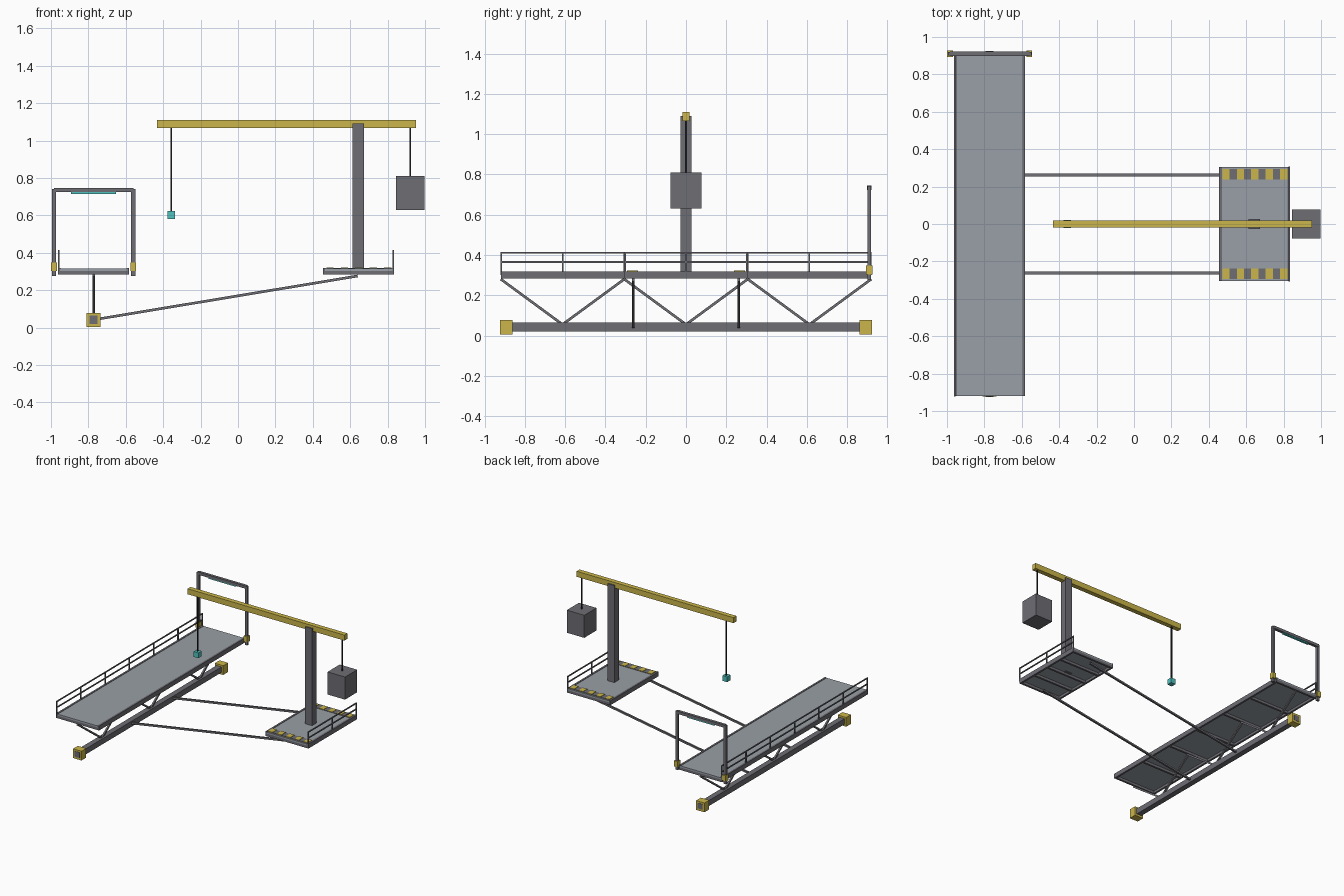
import bpy
import bmesh
from mathutils import Vector, Matrix

cube = bpy.data.objects.get("Cube")
if cube:
    bpy.data.objects.remove(cube, do_unlink=True)


def material(name, rgb):
    m = bpy.data.materials.new(name)
    m.use_nodes = True
    m.diffuse_color = (*rgb, 1)
    m.node_tree.nodes["Principled BSDF"].inputs["Base Color"].default_value = (*rgb, 1)
    return m


STEEL = material("dark steel", (0.155, 0.155, 0.175))
DECK = material("deck grey", (0.32, 0.35, 0.385))
YELLOW = material("safety yellow", (0.6, 0.47, 0.07))
CYAN = material("cyan light", (0.08, 0.54, 0.52))
CABLE = material("cable black", (0.02, 0.02, 0.022))


def finish(bm, name, mat):
    mesh = bpy.data.meshes.new(name)
    bm.to_mesh(mesh)
    bm.free()
    mesh.materials.append(mat)
    obj = bpy.data.objects.new(name, mesh)
    bpy.context.collection.objects.link(obj)
    return obj


def box(name, x, y, z, mat):
    """Box from its (low, high) range on each axis."""
    lo, hi = Vector((x[0], y[0], z[0])), Vector((x[1], y[1], z[1]))
    bm = bmesh.new()
    bmesh.ops.create_cube(bm, size=1, matrix=Matrix.Translation((lo + hi) / 2)
                          @ Matrix.Diagonal((*(hi - lo), 1)))
    return finish(bm, name, mat)


def bar(name, a, b, size, mat=STEEL):
    """Square bar between two points."""
    a, b = Vector(a), Vector(b)
    d = b - a
    side = Vector((0, 1, 0)) if abs(d.normalized().y) < 0.5 else Vector((1, 0, 0))
    up = d.normalized().cross(side).normalized()
    rot = Matrix((side, up, d.normalized())).transposed().to_4x4()
    bm = bmesh.new()
    bmesh.ops.create_cube(bm, size=1, matrix=Matrix.Translation((a + b) / 2) @ rot
                          @ Matrix.Diagonal((size, size, d.length, 1)))
    return finish(bm, name, mat)


def around(c, half):
    return (c - half, c + half)


def framed_deck(name, x0, x1, half, bays):
    """Deck plate on two side beams with cross beams below."""
    box(name + "_plate", (x0 + 0.01, x1 - 0.01), (-half, half), (0.303, 0.316), DECK)
    for i, x in enumerate((x0, x1 - 0.015)):
        box(f"{name}_side_beam_{i}", (x, x + 0.015), (-half, half), (0.283, 0.319), STEEL)
    for i in range(bays + 1):
        y = (half - 0.008) * (2 * i / bays - 1)
        box(f"{name}_cross_beam_{i}", (x0 + 0.01, x1 - 0.01), around(y, 0.008),
            (0.283, 0.304), STEEL)


def railing(name, x, half, posts):
    """Two rails on evenly spaced posts."""
    for z in (0.365, 0.412):
        bar(f"{name}_rail_{z}", (x, -half, z), (x, half, z), 0.008)
    for i in range(posts):
        y = (half - 0.004) * (2 * i / (posts - 1) - 1)
        bar(f"{name}_post_{i}", (x, y, 0.3), (x, y, 0.414), 0.008)


# Walkway
BEAM_X = -0.772
framed_deck("walkway", -0.962, -0.582, 0.92, 6)
railing("walkway_railing", -0.958, 0.922, 7)

# Lower beam with end blocks
box("lower_beam", around(BEAM_X, 0.022), (-0.9, 0.9), (0.02, 0.064), STEEL)
for s, label in ((-1, "front"), (1, "back")):
    box(f"{label}_end_block", around(BEAM_X, 0.037), around(s * 0.893, 0.03),
        (0.004, 0.078), YELLOW)
    box(f"{label}_end_plate", around(BEAM_X, 0.022), around(s * 0.922, 0.003),
        (0.02, 0.064), STEEL)

# Zigzag truss under the walkway
nodes = [(BEAM_X, -0.92 + i * 0.92 / 3, 0.28 if i % 2 == 0 else 0.055) for i in range(7)]
for i in range(6):
    bar(f"truss_diagonal_{i}", nodes[i], nodes[i + 1], 0.013)

# Braces from the lower beam to the crane platform
for s, label in ((-1, "front"), (1, "back")):
    bar(f"{label}_brace", (BEAM_X, s * 0.262, 0.042), (0.64, s * 0.262, 0.276), 0.014)

# Gate at the back end of the walkway
GATE_Y = 0.91
for x, label in ((-0.984, "right"), (-0.56, "left")):
    box(f"{label}_gate_post", around(x, 0.011), around(GATE_Y, 0.009), (0.275, 0.742), STEEL)
    box(f"{label}_gate_clamp", around(x, 0.0155), around(GATE_Y, 0.017), (0.302, 0.347), YELLOW)
box("gate_top_bar", (-0.985, -0.559), around(GATE_Y, 0.011), (0.724, 0.746), STEEL)
box("gate_light", (-0.892, -0.652), around(GATE_Y, 0.008), (0.715, 0.725), CYAN)

# Crane platform
framed_deck("platform", 0.455, 0.835, 0.305, 4)
railing("platform_railing", 0.831, 0.307, 3)

# Hazard strips on the platform ends
for s, label in ((-1, "front"), (1, "back")):
    y = around(s * 0.266, 0.028)
    box(f"{label}_hazard_base", (0.472, 0.82), y, (0.315, 0.319), STEEL)
    for i in range(5):
        x = 0.472 + i * 0.0774
        box(f"{label}_hazard_stripe_{i}", (x, x + 0.0387), y, (0.316, 0.322), YELLOW)

# Crane mast and boom
box("mast", around(0.643, 0.03), around(0, 0.028), (0.3, 1.09), STEEL)
box("boom", (-0.432, 0.952), around(0, 0.0185), (1.066, 1.11), YELLOW)

# Hook and counterweight on their cables
bar("hook_cable", (-0.357, 0, 0.61), (-0.357, 0, 1.07), 0.008, CABLE)
box("hook_block", around(-0.357, 0.021), around(0, 0.021), (0.582, 0.624), CYAN)
bar("counterweight_cable", (0.921, 0, 0.8), (0.921, 0, 1.07), 0.008, CABLE)
box("counterweight", around(0.921, 0.077), around(0, 0.077), (0.63, 0.81), STEEL)
